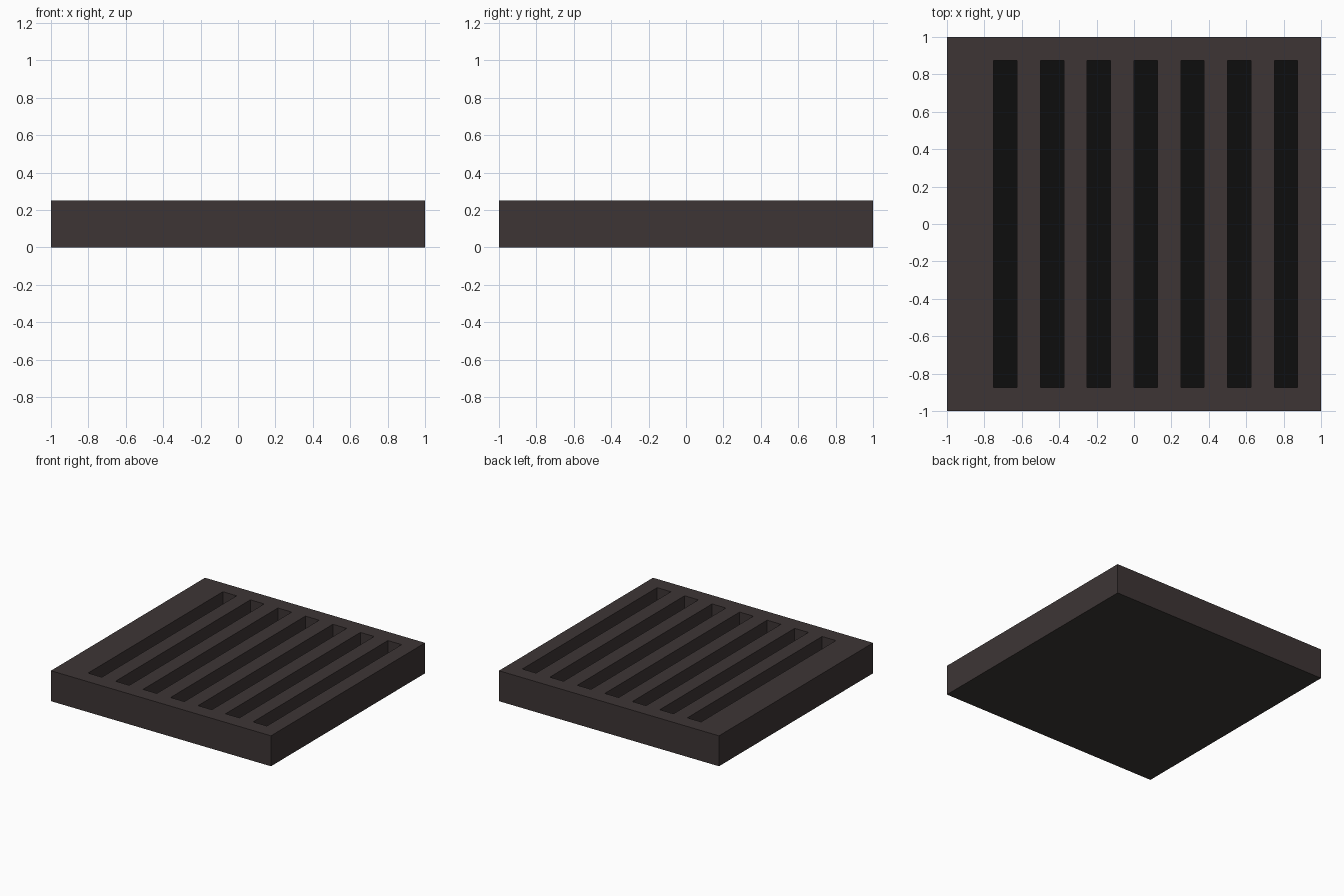
import bpy, bmesh

if "Cube" in bpy.data.objects:
    bpy.data.objects.remove(bpy.data.objects["Cube"])

HEIGHT, FLOOR = 0.25, 0.125        # slab thickness, level of the slot floors
SLOT_W, SLOT_END = 0.125, 0.875    # slot width, half slot length
SLOTS = [-0.75 + 0.25 * i for i in range(7)]   # left edge of each slot


def srgb_material(name, rgb):
    lin = [((c / 255 + 0.055) / 1.055) ** 2.4 if c > 10 else c / 255 / 12.92 for c in rgb]
    m = bpy.data.materials.new(name)
    m.diffuse_color = (*lin, 1)
    m.use_nodes = True
    m.node_tree.nodes["Principled BSDF"].inputs["Base Color"].default_value = m.diffuse_color
    return m


def top_geom(bm):
    faces = [f for f in bm.faces if f.normal.z > 0.9]
    edges = {e for f in faces for e in f.edges}
    verts = {v for f in faces for v in f.verts}
    return list(verts) + list(edges) + faces


def in_slot(f):
    c = f.calc_center_median()
    return (f.normal.z > 0.9 and abs(c.y) < SLOT_END
            and any(x < c.x < x + SLOT_W for x in SLOTS))


# Slab
bm = bmesh.new()
bmesh.ops.create_cube(bm, size=1)
for v in bm.verts:
    v.co = (v.co.x * 2, v.co.y * 2, (v.co.z + 0.5) * HEIGHT)
bm.normal_update()

# Cut the slot outlines into the top face only
cuts = [((x, 0, 0), (1, 0, 0)) for s in SLOTS for x in (s, s + SLOT_W)]
cuts += [((0, y, 0), (0, 1, 0)) for y in (-SLOT_END, SLOT_END)]
for co, no in cuts:
    bmesh.ops.bisect_plane(bm, geom=top_geom(bm), plane_co=co, plane_no=no)
    bm.normal_update()

# Sink the slots
slots = [f for f in bm.faces if in_slot(f)]
new = bmesh.ops.extrude_face_region(bm, geom=slots)["geom"]
for v in new:
    if isinstance(v, bmesh.types.BMVert):
        v.co.z = FLOOR
bmesh.ops.delete(bm, geom=[f for f in slots if f.is_valid], context='FACES_ONLY')
bmesh.ops.recalc_face_normals(bm, faces=bm.faces[:])
bm.normal_update()

# Colours: iron body, black slot floors, slightly greyer underside
for f in bm.faces:
    z = f.calc_center_median().z
    if f.normal.z > 0.9 and z < HEIGHT - 0.01:
        f.material_index = 1
    elif f.normal.z < -0.9:
        f.material_index = 2

mesh = bpy.data.meshes.new("slotted_grate")
bm.to_mesh(mesh)
bm.free()
for name, rgb in (("dark iron brown", (61, 53, 53)),
                  ("slot black", (13, 13, 13)),
                  ("underside grey", (59, 55, 52))):
    mesh.materials.append(srgb_material(name, rgb))
bpy.context.collection.objects.link(bpy.data.objects.new("slotted_grate", mesh))
